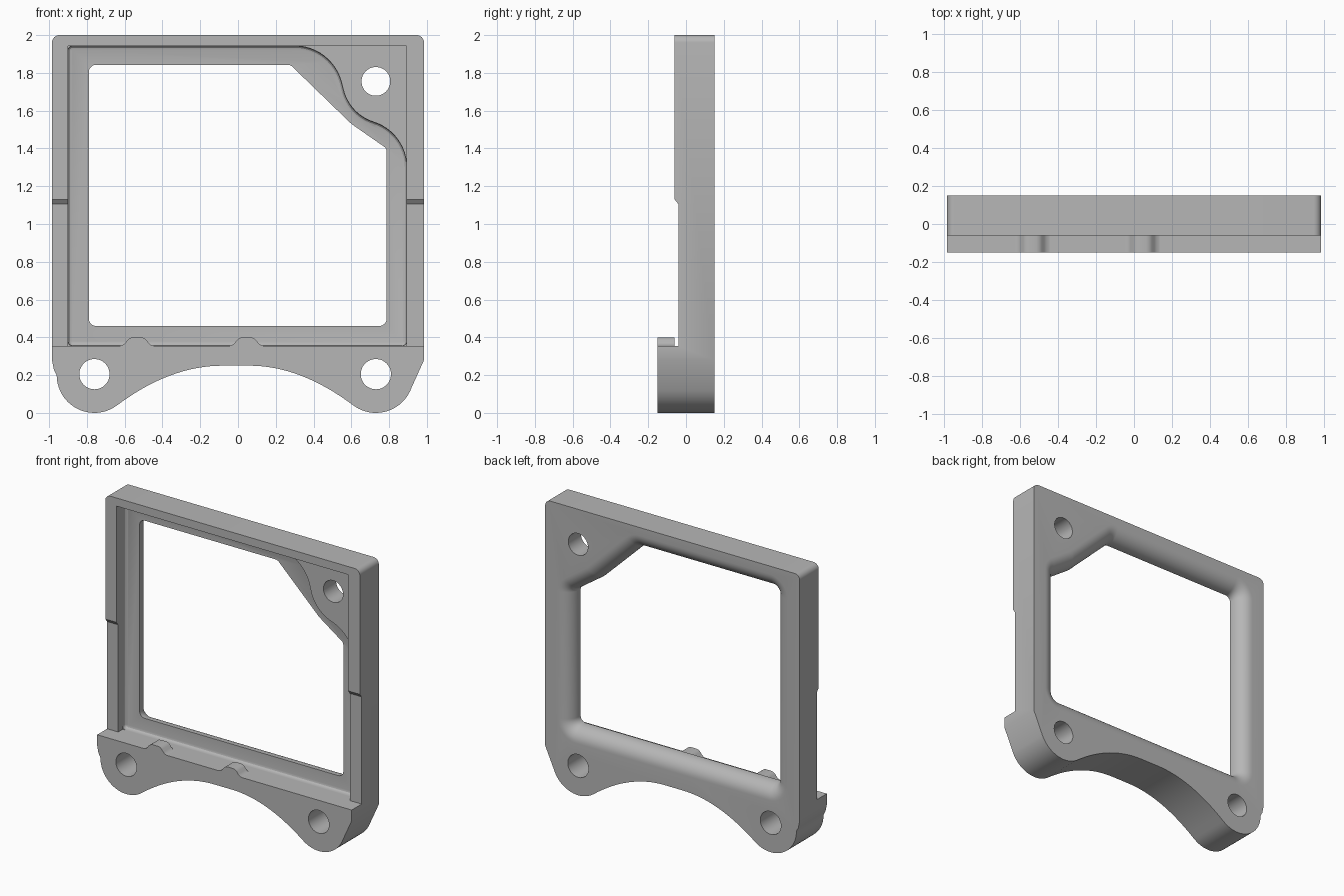
import bpy, bmesh, math
from mathutils import Vector

if "Cube" in bpy.data.objects:
    bpy.data.objects.remove(bpy.data.objects["Cube"])

grey = bpy.data.materials.new("plain grey")
grey.use_nodes = True
grey.diffuse_color = (0.47, 0.47, 0.47, 1)
grey.node_tree.nodes["Principled BSDF"].inputs["Base Color"].default_value = grey.diffuse_color


def rounded(corners, steps=12):
    """Counter-clockwise (x, z, radius) corners -> list of (point, outward normal)."""
    result = []
    count = len(corners)
    for i, (x, z, r) in enumerate(corners):
        p = Vector((x, z))
        before = (p - Vector(corners[i - 1][:2])).normalized()
        after = (Vector(corners[(i + 1) % count][:2]) - p).normalized()
        cross = before.x * after.y - before.y * after.x
        turn = math.atan2(cross, before.dot(after))
        sign = 1 if turn > 0 else -1
        start = p - before * r * math.tan(abs(turn) / 2)
        n0 = Vector((before.y, -before.x))
        centre = start - n0 * r * sign
        for k in range(steps + 1):
            a = turn * k / steps
            n = Vector((n0.x * math.cos(a) - n0.y * math.sin(a),
                        n0.x * math.sin(a) + n0.y * math.cos(a)))
            result.append((centre + n * r * sign, n))
    return result


def loft(name, profile, stations):
    """Skin a profile through (y, outward offset) stations and cap both ends."""
    bm = bmesh.new()
    rings = [[bm.verts.new((p.x + n.x * d, y, p.y + n.y * d)) for p, n in profile]
             for y, d in stations]
    size = len(profile)
    for a, b in zip(rings, rings[1:]):
        for i in range(size):
            j = (i + 1) % size
            bm.faces.new((a[i], a[j], b[j], b[i]))
    bm.faces.new(rings[0])
    bm.faces.new(rings[-1][::-1])
    bmesh.ops.recalc_face_normals(bm, faces=bm.faces)
    mesh = bpy.data.meshes.new(name)
    bm.to_mesh(mesh)
    bm.free()
    mesh.materials.append(grey)
    obj = bpy.data.objects.new(name, mesh)
    bpy.context.collection.objects.link(obj)
    return obj


def prism(name, points, y0, y1):
    return loft(name, [(Vector(p), Vector((0, 0))) for p in points], [(y0, 0), (y1, 0)])


def arc(cx, cz, r, start, end, steps=20):
    angles = [math.radians(start + (end - start) * k / steps) for k in range(steps + 1)]
    return [(cx + r * math.cos(a), cz + r * math.sin(a)) for a in angles]


def bend(a, b, c, steps=16):
    """Quadratic curve from a to c pulled towards b."""
    return [tuple((1 - t) ** 2 * a[i] + 2 * t * (1 - t) * b[i] + t * t * c[i] for i in (0, 1))
            for t in (k / steps for k in range(1, steps))]


def cut(target, cutter):
    cutter.hide_render = True
    mod = target.modifiers.new("cut", "BOOLEAN")
    mod.operation = "DIFFERENCE"
    mod.solver = "EXACT"
    mod.object = cutter
    bpy.context.view_layer.objects.active = target
    bpy.ops.object.modifier_apply(modifier=mod.name)
    bpy.data.objects.remove(cutter)


def smooth(obj):
    bpy.ops.object.select_all(action="DESELECT")
    obj.select_set(True)
    bpy.context.view_layer.objects.active = obj
    bpy.ops.object.shade_smooth_by_angle(angle=math.radians(28))


# Outer silhouette: arched underside, two round feet, rounded top corners
left_foot = arc(-0.76, 0.2, 0.2, 180, 307)
right_foot = arc(0.73, 0.2, 0.2, 233, 340)
outline = [(-0.985, 0.28), (-0.975, 0.23)] + left_foot
outline += bend(left_foot[-1], (-0.36, 0.25), (-0.08, 0.25)) + [(-0.08, 0.25), (0.06, 0.25)]
outline += bend((0.06, 0.25), (0.33, 0.25), right_foot[0]) + right_foot
outline += [(0.985, 0.28)]
outline += arc(0.945, 1.96, 0.04, 0, 90, 8) + arc(-0.945, 1.96, 0.04, 90, 180, 8)
frame = prism("frame", outline, -0.15, 0.15)

# Step the front back above the base, a little deeper on the lower half
step = prism("step_cutter", [(-0.4, 0.355), (-0.04, 0.355), (-0.04, 1.105), (-0.06, 1.13),
                             (-0.06, 2.2), (-0.4, 2.2)], -1.2, 1.2)
for v in step.data.vertices:
    x, y, z = v.co
    v.co = (-y, x, z)
cut(frame, step)

# Shallow recess leaving the corner boss, then the deep recess around it
cut(frame, prism("shallow_cutter", [(-0.9, 0.355), (0.893, 0.355), (0.893, 1.943),
                                    (-0.9, 1.943)], -0.3, 0.01))
pocket = rounded([(-0.9, 0.355, 0.025), (0.893, 0.355, 0.025), (0.893, 1.485, 0.25),
                  (0.59, 1.58, 0.24), (0.5, 1.943, 0.256), (-0.9, 1.943, 0.025)])
cut(frame, loft("pocket_cutter", pocket,
                [(-0.3, 0), (0.02, 0), (0.03, -0.003), (0.037, -0.01), (0.04, -0.02)]))

# Window with a broad rounding on its back edge
window = rounded([(-0.79, 0.46, 0.04), (0.787, 0.46, 0.04), (0.787, 1.4, 0.03),
                  (0.6, 1.53, 0.2), (0.277, 1.843, 0.04), (-0.79, 1.843, 0.04)])
R = 0.1
turns = [math.radians(9 * k) for k in range(11)]
rounding = [(0.15 - R + R * math.sin(a), R * (1 - math.cos(a))) for a in turns]
cut(frame, loft("window_cutter", window, [(-0.3, 0)] + rounding + [(0.3, R)]))

# Screw holes in the feet and the corner boss
for x, z, r in ((-0.76, 0.205, 0.08), (0.73, 0.205, 0.08), (0.73, 1.755, 0.076)):
    cut(frame, prism("hole_cutter", arc(x, z, r, 0, 352.5, 47), -0.3, 0.3))
smooth(frame)

# Two small bumps on the top edge of the base
for name, x in (("right_bump", -0.535), ("left_bump", 0.045)):
    half = [(0.09, 0.35), (0.09, 0.355), (0.075, 0.359), (0.062, 0.37), (0.05, 0.386),
            (0.036, 0.397), (0.02, 0.4)]
    points = [(x + a, z) for a, z in half] + [(x - a, z) for a, z in reversed(half)]
    smooth(prism(name, points, -0.15, -0.06))
